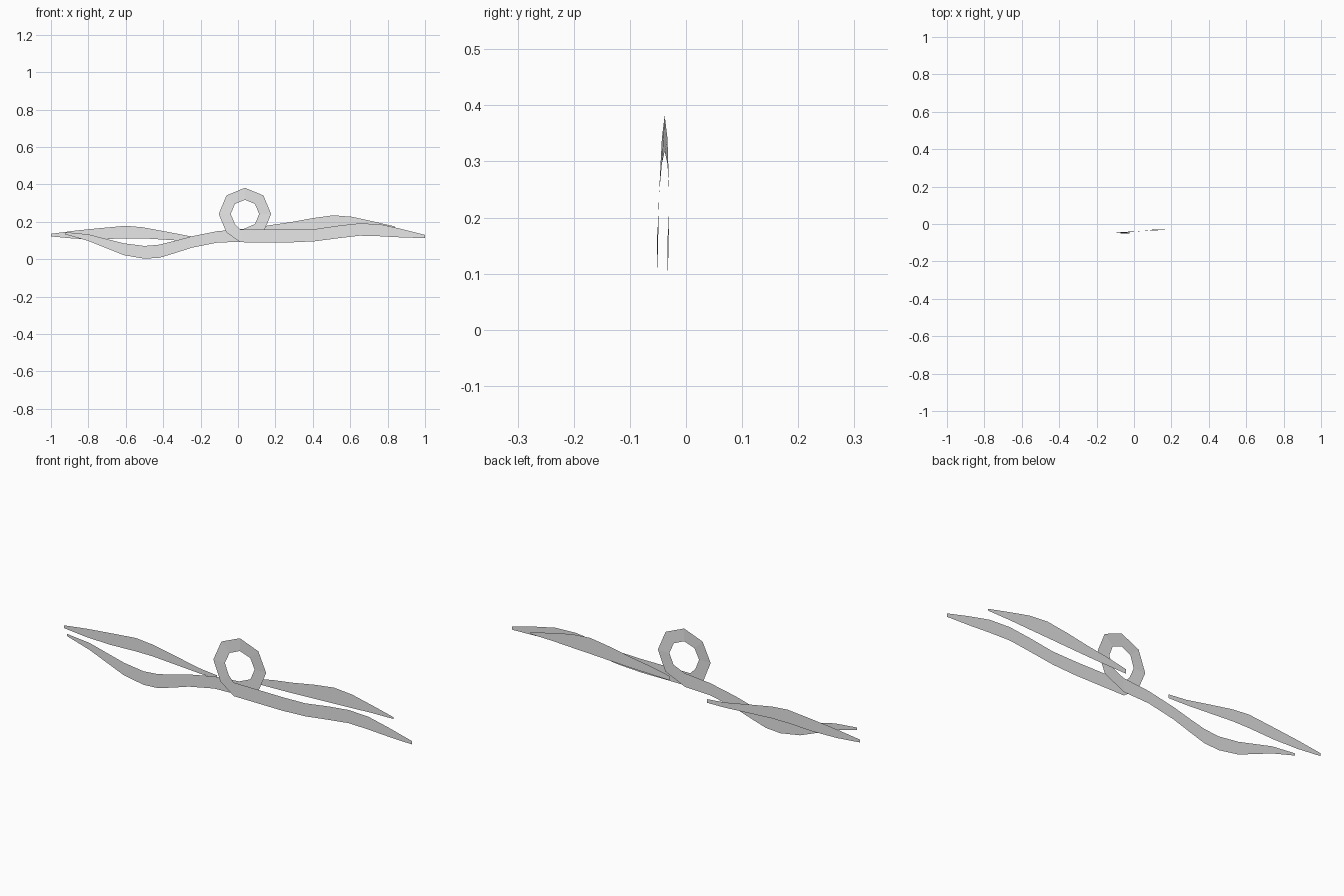
import bpy, bmesh, math

# Single pale grey colour
grey = bpy.data.materials.new("pale grey")
grey.diffuse_color = (0.8, 0.8, 0.8, 1)


def ribbon(name, rungs):
    """Flat sheet from rungs of (upper x, upper z, lower x, lower z, y)."""
    bm = bmesh.new()
    pairs = [(bm.verts.new((ux, y, uz)), bm.verts.new((lx, y, lz)))
             for ux, uz, lx, lz, y in rungs]
    for (u0, l0), (u1, l1) in zip(pairs, pairs[1:]):
        bm.faces.new((l0, l1, u1, u0))
    mesh = bpy.data.meshes.new(name)
    bm.to_mesh(mesh)
    bm.free()
    mesh.materials.append(grey)
    obj = bpy.data.objects.new(name, mesh)
    bpy.context.collection.objects.link(obj)
    return obj


def straight(rows, y):
    """Rungs with vertical ends from (x, top z, bottom z)."""
    return [(x, t, x, b, y) for x, t, b in rows]


# Main swirl: left tail, one turn of a helix, right tail
left = straight([(-0.925, 0.145, 0.134), (-0.80, 0.133, 0.098),
                 (-0.61, 0.085, 0.022), (-0.50, 0.071, 0.003),
                 (-0.42, 0.078, 0.008), (-0.34, 0.098, 0.032),
                 (-0.25, 0.122, 0.061), (-0.11, 0.150, 0.089),
                 (0.03, 0.162, 0.094)], -0.033)

cx, cz, r_out, r_in = 0.037, 0.242, 0.14, 0.076
turn = []
for i, y in enumerate((-0.031, -0.030, -0.033, -0.038, -0.043, -0.048, -0.050)):
    a = math.radians(-45 + 45 * i)
    c, s = math.cos(a), math.sin(a)
    turn.append((cx + r_in * c, cz + r_in * s, cx + r_out * c, cz + r_out * s, y))

right = straight([(0.013, 0.159, 0.091), (0.28, 0.158, 0.090),
                  (0.41, 0.161, 0.096), (0.54, 0.180, 0.113),
                  (0.65, 0.192, 0.126), (0.76, 0.187, 0.123),
                  (0.87, 0.163, 0.117), (1.0, 0.130, 0.113)], -0.052)
ribbon("swirl_ribbon", left + turn + right)

# Two short streaks behind the swirl
ribbon("left_streak", straight(
    [(-1.0, 0.136, 0.122), (-0.87, 0.153, 0.110), (-0.74, 0.166, 0.107),
     (-0.60, 0.179, 0.112), (-0.51, 0.171, 0.112), (-0.38, 0.147, 0.104),
     (-0.25, 0.122, 0.096), (-0.15, 0.112, 0.094)], 0.05))
ribbon("right_streak", straight(
    [(0.07, 0.162, 0.140), (0.17, 0.182, 0.142), (0.28, 0.198, 0.145),
     (0.40, 0.220, 0.150), (0.51, 0.235, 0.155), (0.61, 0.227, 0.159),
     (0.72, 0.203, 0.164), (0.84, 0.175, 0.166)], 0.031))
